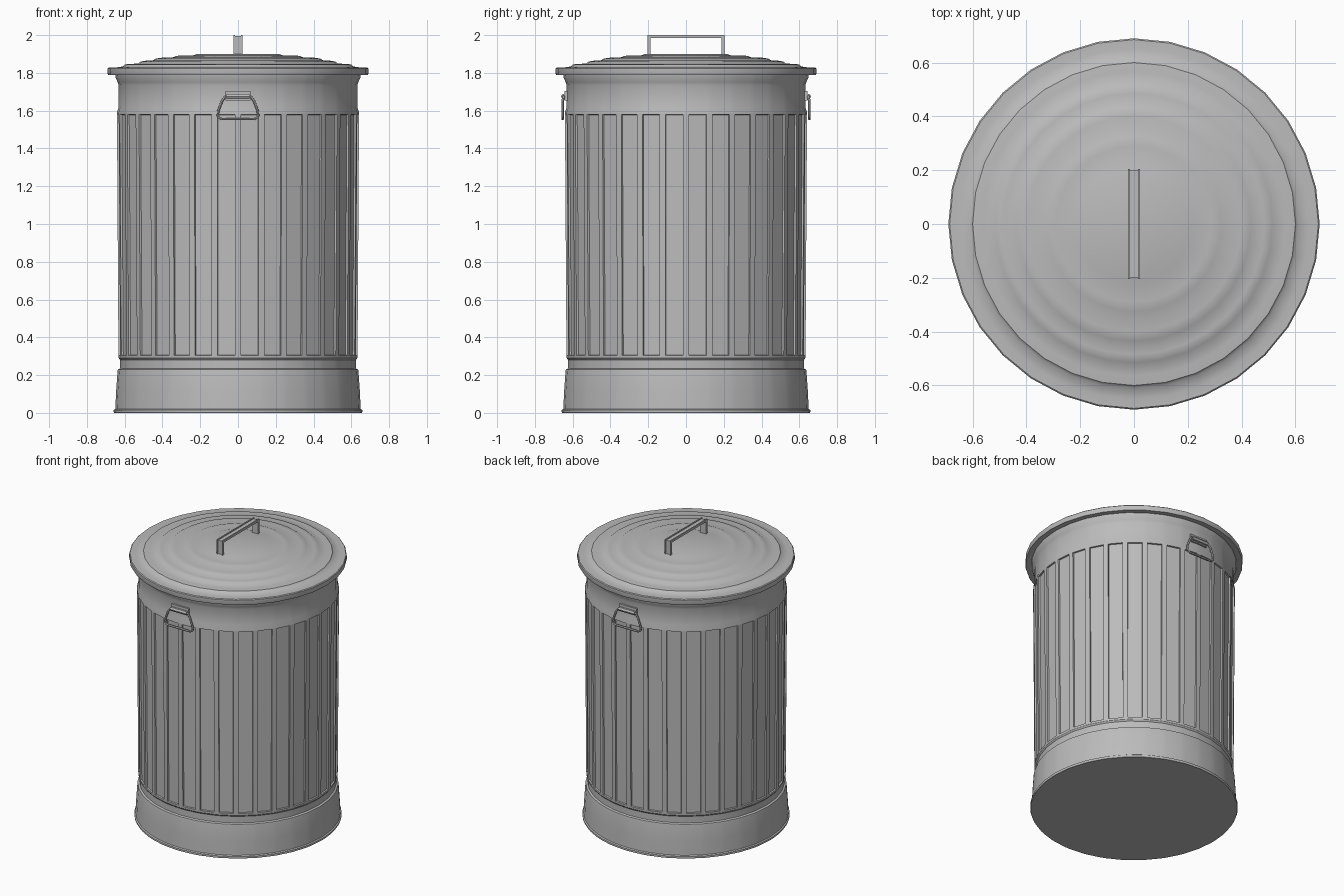
import bpy, bmesh, math
from mathutils import Vector

old = bpy.data.objects.get("Cube")
if old:
    bpy.data.objects.remove(old, do_unlink=True)

SIDES = 32
STEP = 2 * math.pi / SIDES

metal = bpy.data.materials.new("galvanised grey")
metal.use_nodes = True
grey = (0.5, 0.5, 0.5, 1)
metal.diffuse_color = grey
metal.node_tree.nodes["Principled BSDF"].inputs["Base Color"].default_value = grey


def finish(obj, angle=30):
    """Assign the metal and smooth all but the sharp edges."""
    obj.data.materials.append(metal)
    bpy.ops.object.select_all(action='DESELECT')
    obj.select_set(True)
    bpy.context.view_layer.objects.active = obj
    bpy.ops.object.shade_smooth_by_angle(angle=math.radians(angle))
    return obj


def mesh_object(name, bm, angle=30):
    bmesh.ops.recalc_face_normals(bm, faces=bm.faces)
    mesh = bpy.data.meshes.new(name)
    bm.to_mesh(mesh)
    bm.free()
    obj = bpy.data.objects.new(name, mesh)
    bpy.context.collection.objects.link(obj)
    return finish(obj, angle)


def lathe(profile, angles):
    """Turn a (radius, height) profile, capping both ends."""
    bm = bmesh.new()
    rings = [[bm.verts.new((r * math.sin(a), -r * math.cos(a), z)) for a in angles]
             for r, z in profile]
    n = len(angles)
    for low, high in zip(rings, rings[1:]):
        for i in range(n):
            j = (i + 1) % n
            bm.faces.new((low[i], low[j], high[j], high[i]))
    bm.faces.new(rings[0][::-1])
    bm.faces.new(rings[-1])
    bmesh.ops.recalc_face_normals(bm, faces=bm.faces)
    return bm


def box(bm, size, centre):
    verts = bmesh.ops.create_cube(bm, size=1)["verts"]
    for v in verts:
        v.co = Vector(a * b for a, b in zip(v.co, size)) + Vector(centre)


def tube(name, points, radius, closed=False):
    """Round rod along a path, turned into a mesh."""
    curve = bpy.data.curves.new(name, 'CURVE')
    curve.dimensions = '3D'
    curve.bevel_depth = radius
    curve.bevel_resolution = 1
    curve.use_fill_caps = True
    spline = curve.splines.new('POLY')
    spline.points.add(len(points) - 1)
    for p, co in zip(spline.points, points):
        p.co = (*co, 1)
    spline.use_cyclic_u = closed
    obj = bpy.data.objects.new(name, curve)
    bpy.context.collection.objects.link(obj)
    bpy.ops.object.select_all(action='DESELECT')
    obj.select_set(True)
    bpy.context.view_layer.objects.active = obj
    bpy.ops.object.convert(target='MESH')
    return finish(bpy.context.object, 50)


# Can body: narrow ribs alternate with wide pressed panels
GAP = 0.025
body_angles = [i * STEP + s * GAP for i in range(SIDES) for s in (-1, 1)]
body_profile = [(0.655, 0), (0.658, 0.005), (0.658, 0.015), (0.65, 0.02),
                (0.645, 0.12), (0.638, 0.22), (0.636, 0.23), (0.624, 0.235),
                (0.624, 0.28), (0.632, 0.29), (0.633, 0.305), (0.641, 1.58),
                (0.641, 1.59), (0.632, 1.62), (0.632, 1.735), (0.637, 1.75),
                (0.648, 1.775), (0.65, 1.8)]
bm = lathe(body_profile, body_angles)
panels = [f for f in bm.faces
          if 0.5 < f.calc_center_median().z < 1.3
          and max(e.calc_length() for e in f.edges) > 1
          and min(e.calc_length() for e in f.edges) > 0.05]
bmesh.ops.inset_individual(bm, faces=panels, thickness=0.003, depth=-0.01)
mesh_object("can_body", bm)

# Lid with concentric ripples and a turned-down rim
ring_angles = [i * STEP for i in range(SIDES)]
lid_profile = [(0.62, 1.80), (0.66, 1.79), (0.688, 1.79), (0.69, 1.795),
               (0.69, 1.823), (0.685, 1.828), (0.65, 1.828), (0.61, 1.834),
               (0.60, 1.845), (0.565, 1.848), (0.53, 1.849), (0.515, 1.860),
               (0.485, 1.865), (0.455, 1.864), (0.435, 1.876), (0.40, 1.881),
               (0.35, 1.880), (0.325, 1.890), (0.29, 1.893), (0.24, 1.892),
               (0.215, 1.9)]
mesh_object("lid", lathe(lid_profile, ring_angles), 40)

# Lid handle: flat strap with raised lips along both edges
bm = bmesh.new()
parts = [(0, 0.032, 0.006)] + [(s * 0.019, 0.008, 0) for s in (-1, 1)]
for x, width, sunk in parts:
    top = 2 - sunk
    thick = 0.016 - sunk
    end = 0.204 - sunk
    box(bm, (width, 2 * end, thick), (x, 0, top - thick / 2))
    for side in (-1, 1):
        box(bm, (width, thick, top - 1.89),
            (x, side * (end - thick / 2), (top + 1.89) / 2))
mesh_object("lid_handle", bm)

# Carrying handles on the front and back
for label, side in (("front", -1), ("back", 1)):
    half = [(0.068, 1.675), (0.085, 1.65), (0.104, 1.6), (0.107, 1.575),
            (0.1, 1.562), (0.085, 1.556)]
    outline = half + [(-x, z) for x, z in reversed(half)]
    path = [(x, side * (0.653 if z < 1.66 else 0.648), z) for x, z in outline]
    tube(label + "_bail", path, 0.007, closed=True)
    tube(label + "_hinge", [(s * 0.06, side * 0.648, 1.675) for s in (-1, 1)], 0.014)
    bm = bmesh.new()
    box(bm, (0.13, 0.014, 0.05), (0, side * 0.635, 1.68))
    mesh_object(label + "_bracket", bm)
